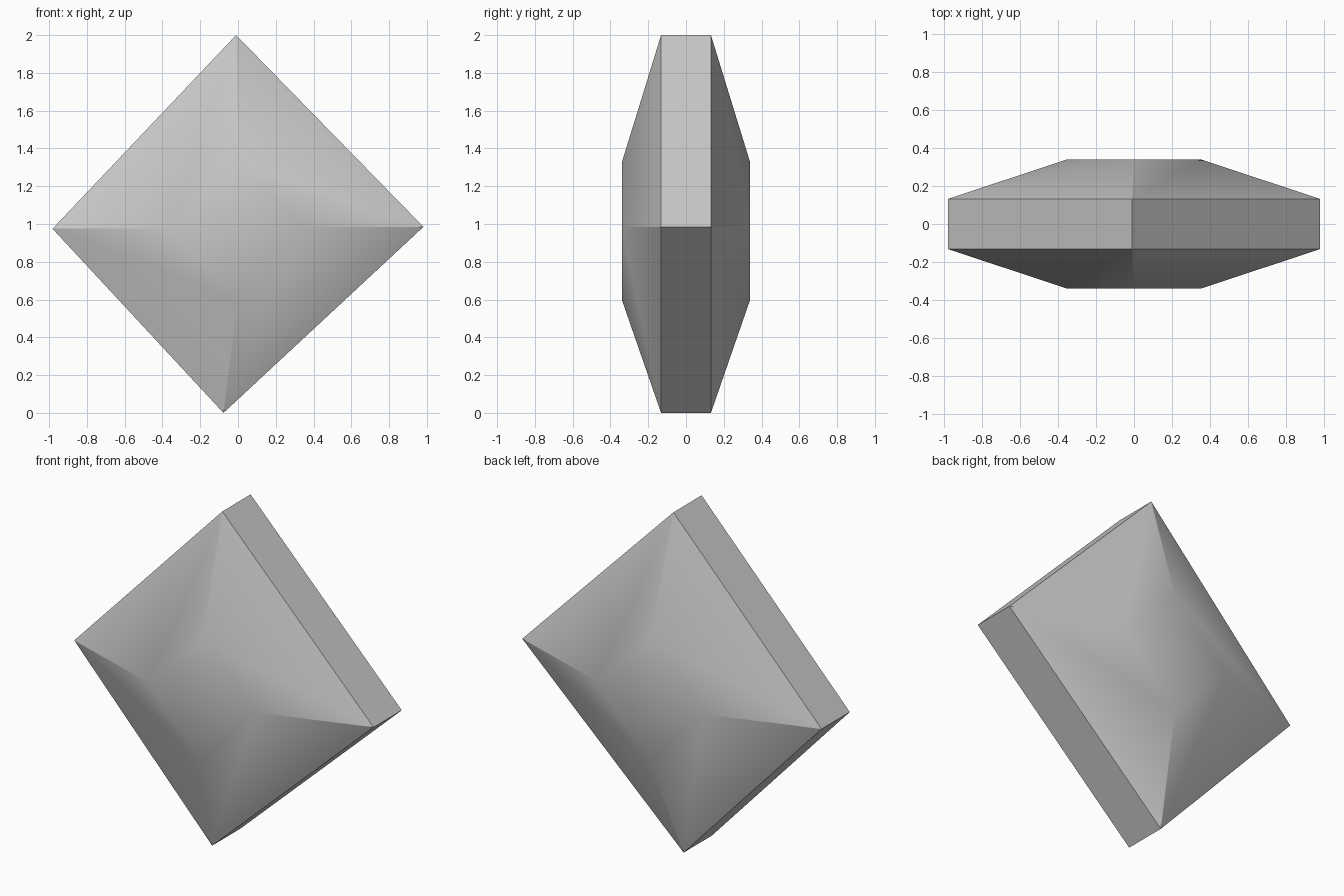
import bpy
import bmesh
import math

cube = bpy.data.objects.get("Cube")
if cube:
    bpy.data.objects.remove(cube, do_unlink=True)

# Single neutral grey
grey = bpy.data.materials.new("stone_grey")
grey.use_nodes = True
colour = (0.58, 0.58, 0.58, 1.0)
grey.diffuse_color = colour
grey.node_tree.nodes["Principled BSDF"].inputs["Base Color"].default_value = colour

# Diamond outlines (x, z): top, right, bottom, left
girdle = [(-0.01, 2.0), (0.982, 0.985), (-0.077, 0.0), (-0.982, 0.975)]
table = [(0.0, 1.325), (0.355, 0.985), (0.0, 0.6), (-0.355, 0.975)]
girdle_depth, table_depth = 0.132, 0.34


def ring(bm, outline, y):
    return [bm.verts.new((x, y, z)) for x, z in outline]


# Loft the outlines from the front table to the back table
bm = bmesh.new()
rings = [
    ring(bm, table, -table_depth),
    ring(bm, girdle, -girdle_depth),
    ring(bm, girdle, girdle_depth),
    ring(bm, table, table_depth),
]
for a, b in zip(rings, rings[1:]):
    for i in range(len(a)):
        j = (i + 1) % len(a)
        bm.faces.new((a[i], a[j], b[j], b[i]))
bm.faces.new(rings[0])
bm.faces.new(rings[-1])
bmesh.ops.recalc_face_normals(bm, faces=bm.faces)

mesh = bpy.data.meshes.new("gem_body")
bm.to_mesh(mesh)
bm.free()
mesh.materials.append(grey)

gem = bpy.data.objects.new("gem_body", mesh)
bpy.context.collection.objects.link(gem)

# Soft transition into the tables, crisp facet ridges and rim
bpy.ops.object.select_all(action="DESELECT")
gem.select_set(True)
bpy.context.view_layer.objects.active = gem
bpy.ops.object.shade_smooth_by_angle(angle=math.radians(30))
